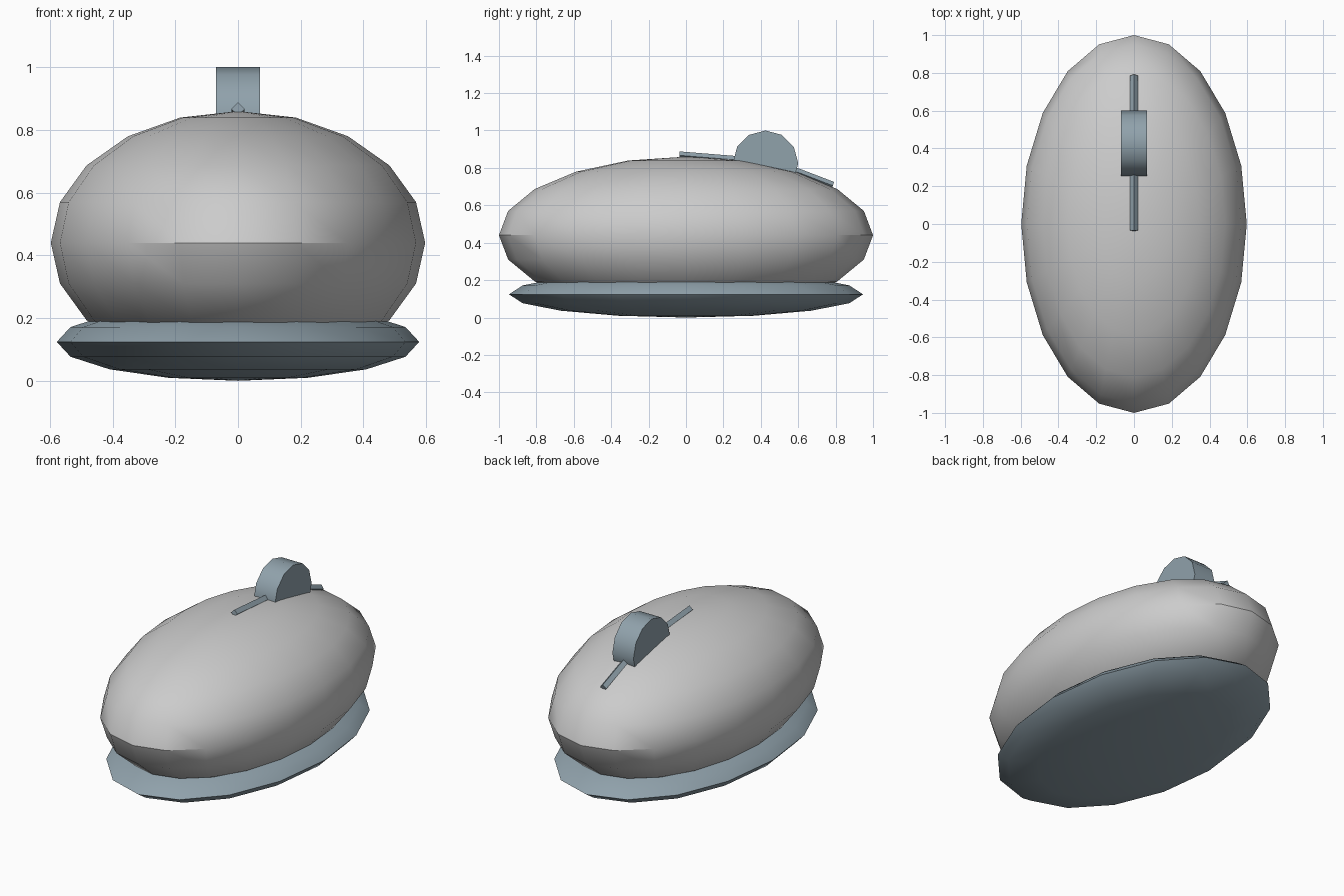
import bpy
from math import radians, pi

if "Cube" in bpy.data.objects:
    bpy.data.objects.remove(bpy.data.objects["Cube"])

slate = bpy.data.materials.new("slate")
slate.diffuse_color = (0.28, 0.36, 0.41, 1)
slate.use_nodes = True
slate.node_tree.nodes["Principled BSDF"].inputs["Base Color"].default_value = slate.diffuse_color


def finish(name, mat=None):
    ob = bpy.context.object
    ob.name = name
    bpy.ops.object.transform_apply(location=False, rotation=True, scale=True)
    bpy.ops.object.shade_smooth_by_angle(angle=radians(31))
    if mat:
        ob.data.materials.append(mat)
    return ob


def ellipsoid(name, segments, rings, z, scale, mat=None):
    bpy.ops.mesh.primitive_uv_sphere_add(segments=segments, ring_count=rings,
                                         radius=1, location=(0, 0, z))
    bpy.context.object.scale = scale
    return finish(name, mat)


# Rounded shell and the flatter base below it
ellipsoid("shell", 20, 10, 0.44, (0.597, 1.0, 0.42))
ellipsoid("base", 16, 8, 0.124, (0.578, 0.946, 0.124), slate)

# Scroll wheel, half sunk into the shell
bpy.ops.mesh.primitive_cylinder_add(vertices=12, radius=0.175, depth=0.14,
                                    location=(0, 0.425, 0.825),
                                    rotation=(0, pi / 2, 0))
finish("scroll_wheel", slate)

# Thin four-sided ridge following the shell through the wheel
curve = bpy.data.curves.new("ridge", 'CURVE')
curve.dimensions = '3D'
curve.bevel_depth = 0.021
curve.bevel_resolution = 0
curve.use_fill_caps = True
spline = curve.splines.new('POLY')
path = [(-0.035, 0.867), (0.25, 0.844), (0.42, 0.82), (0.6, 0.776), (0.785, 0.705)]
spline.points.add(len(path) - 1)
for p, (y, z) in zip(spline.points, path):
    p.co = (0, y, z, 1)
ridge = bpy.data.objects.new("ridge", curve)
bpy.context.collection.objects.link(ridge)
bpy.ops.object.select_all(action='DESELECT')
ridge.select_set(True)
bpy.context.view_layer.objects.active = ridge
bpy.ops.object.convert(target='MESH')
finish("ridge", slate)
